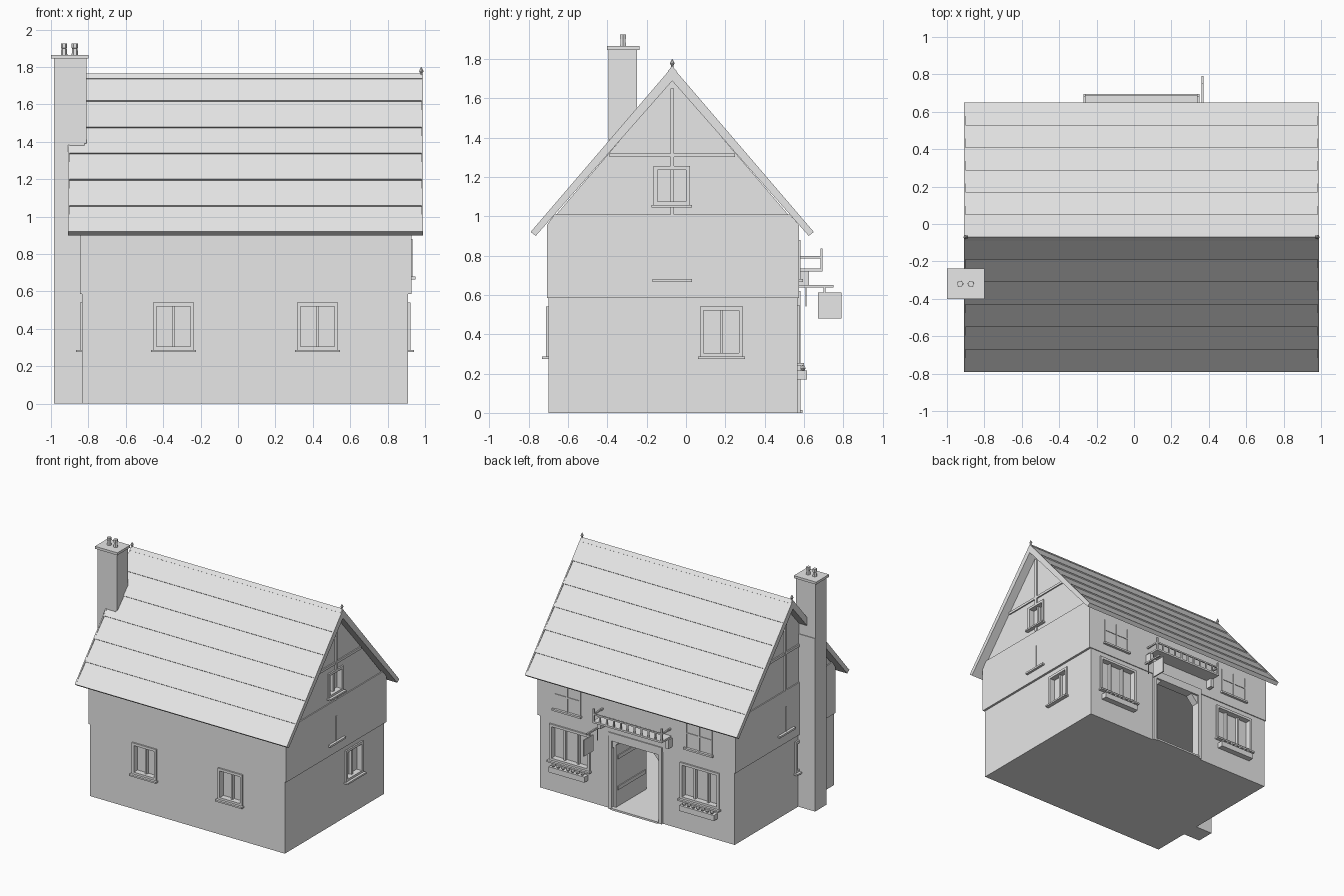
import bpy, bmesh, math
from mathutils import Vector

old = bpy.data.objects.get("Cube")
if old:
    bpy.data.objects.remove(old, do_unlink=True)

GREY = (0.8, 0.8, 0.8, 1)
mat = bpy.data.materials.new("plain_grey")
mat.use_nodes = True
mat.diffuse_color = GREY
mat.node_tree.nodes["Principled BSDF"].inputs["Base Color"].default_value = GREY


def finish(name, bm):
    bmesh.ops.recalc_face_normals(bm, faces=bm.faces)
    me = bpy.data.meshes.new(name)
    bm.to_mesh(me)
    bm.free()
    me.materials.append(mat)
    ob = bpy.data.objects.new(name, me)
    bpy.context.collection.objects.link(ob)
    return ob


def prism(name, pts, axis, a, b):
    """Extrude a profile along x (points are y,z) or along y (points are x,z)."""
    bm = bmesh.new()
    put = (lambda p, k: (k, p[0], p[1])) if axis == "x" else (lambda p, k: (p[0], k, p[1]))
    lo = [bm.verts.new(put(p, a)) for p in pts]
    hi = [bm.verts.new(put(p, b)) for p in pts]
    bm.faces.new(lo)
    bm.faces.new(hi)
    n = len(pts)
    for i in range(n):
        j = (i + 1) % n
        bm.faces.new((lo[i], lo[j], hi[j], hi[i]))
    return finish(name, bm)


def box(name, x0, x1, y0, y1, z0, z1):
    return prism(name, [(y0, z0), (y1, z0), (y1, z1), (y0, z1)], "x", x0, x1)


def on_wall(name, side, plane, u0, u1, d0, d1, z0, z1):
    """Box placed on a wall: u runs along the wall, d points outward."""
    s = 1 if side in ("right", "back") else -1
    a, b = sorted((plane + s * d0, plane + s * d1))
    if side in ("right", "left"):
        return box(name, a, b, u0, u1, z0, z1)
    return box(name, u0, u1, a, b, z0, z1)


def cut(target, cutter):
    mod = target.modifiers.new("cut", "BOOLEAN")
    mod.operation = "DIFFERENCE"
    mod.solver = "EXACT"
    mod.object = cutter
    cutter.hide_render = True
    bpy.context.view_layer.objects.active = target
    bpy.ops.object.modifier_apply(modifier=mod.name)
    bpy.data.objects.remove(cutter, do_unlink=True)


def lathe(name, profile, x, y, n):
    bm = bmesh.new()
    rings = [[bm.verts.new((x + r * math.cos(math.tau * i / n),
                            y + r * math.sin(math.tau * i / n), z)) for i in range(n)]
             for r, z in profile]
    for p, q in zip(rings, rings[1:]):
        for i in range(n):
            j = (i + 1) % n
            bm.faces.new((p[i], p[j], q[j], q[i]))
    bm.faces.new(rings[0])
    bm.faces.new(rings[-1])
    return finish(name, bm)


def window(name, wall, side, plane, u0, u1, z0, z1, bars=1):
    """Recessed window with frame, mullions and sill."""
    f = 0.02
    cut(wall, on_wall("cutter", side, plane, u0 + f, u1 - f, -0.035, 0.03, z0 + f, z1 - f))
    for part, a, b, c, d in (("left", u0, u0 + f, z0, z1), ("right", u1 - f, u1, z0, z1),
                             ("top", u0 + f, u1 - f, z1 - f, z1),
                             ("bottom", u0 + f, u1 - f, z0, z0 + f)):
        on_wall(f"{name}_frame_{part}", side, plane, a, b, -0.005, 0.012, c, d)
    for i in range(bars):
        m = u0 + (u1 - u0) * (i + 1) / (bars + 1)
        on_wall(f"{name}_mullion", side, plane, m - 0.008, m + 0.008, -0.036, -0.012, z0 + f, z1 - f)
    on_wall(f"{name}_sill", side, plane, u0 - 0.01, u1 + 0.01, -0.005, 0.032, z0 - 0.01, z0 + 0.003)


MID = -0.07    # ridge line in y

# Ground floor: hollow room with a door opening
L, R, F, B = -0.834, 0.91, -0.70, 0.568
walls = box("ground_floor_walls", L, R, F, B, 0, 0.59)
cut(walls, box("cutter", L + 0.06, R - 0.06, F + 0.06, B - 0.06, 0.012, 0.57))
door = [(-0.16, 0.012), (0.26, 0.012), (0.26, 0.49), (0.2, 0.555), (-0.1, 0.555), (-0.16, 0.49)]
cut(walls, prism("cutter", door, "y", 0.45, 0.7))
window("front_window_a", walls, "front", F, -0.455, -0.235, 0.285, 0.54)
window("front_window_b", walls, "front", F, 0.315, 0.535, 0.285, 0.54)
window("right_window", walls, "right", R, 0.07, 0.29, 0.285, 0.54)
window("left_window", walls, "left", L, -0.42, -0.20, 0.285, 0.54)

# Back windows with planted boxes
for u0, u1 in ((-0.70, -0.35), (0.46, 0.82)):
    window("back_window", walls, "back", B, u0, u1, 0.25, 0.545, 2)
    box("flower_box", u0 + 0.02, u1 - 0.02, B - 0.005, 0.615, 0.17, 0.215)
    for i in range(7):
        x = u0 + 0.05 + i * (u1 - u0 - 0.1) / 6
        lathe("plant", [(0.004, 0.21), (0.015, 0.225), (0.012, 0.235), (0.002, 0.245)], x, 0.595, 6)

# Door frame, open door leaf and step
for x in (-0.19, 0.26):
    box("door_post", x, x + 0.03, B - 0.01, 0.583, 0, 0.59)
box("door_lintel", -0.19, 0.29, B - 0.01, 0.583, 0.555, 0.62)
box("door_step", -0.16, 0.26, B - 0.02, 0.592, 0, 0.015)
box("door_leaf", 0.235, 0.255, 0.17, 0.56, 0.015, 0.55)
for z in (0.15, 0.4):
    box("door_batten", 0.228, 0.236, 0.19, 0.54, z, z + 0.03)

# Upper floor and gables
UL, UR, UF, UB = -0.845, 0.928, -0.708, 0.575
prism("upper_floor_walls", [(UF, 0.585), (UB, 0.585), (UB, 0.955), (0.527, 1.01),
                            (-0.667, 1.01), (UF, 0.955)], "x", UL, UR)
gable = prism("gable_walls", [(-0.667, 1.0), (0.527, 1.0), (MID, 1.695)], "x", UL + 0.008, UR - 0.008)
window("gable_window", gable, "right", UR - 0.008, -0.165, 0.02, 1.055, 1.255)
for side, plane in (("right", UR - 0.008), ("left", UL + 0.008)):
    on_wall("gable_tie_beam", side, plane, -0.39, 0.25, -0.01, 0.01, 1.30, 1.32)
    posts = ((1.01, 1.045), (1.255, 1.65)) if side == "right" else ((1.01, 1.65),)
    for z0, z1 in posts:
        on_wall("king_post", side, plane, MID - 0.01, MID + 0.01, -0.01, 0.012, z0, z1)

# Upper windows: sills with slim glazing bars
for side, plane in (("right", UR), ("left", UL)):
    on_wall("upper_sill", side, plane, -0.17, 0.03, -0.01, 0.02, 0.665, 0.68)
    on_wall("upper_mullion", side, plane, MID - 0.005, MID + 0.005, -0.01, 0.005, 0.68, 0.88)
for c in (-0.52, 0.66):
    on_wall("back_upper_sill", "back", UB, c - 0.13, c + 0.13, -0.01, 0.02, 0.665, 0.68)
    on_wall("back_upper_mullion", "back", UB, c - 0.006, c + 0.006, -0.01, 0.006, 0.68, 0.88)
    on_wall("back_upper_transom", "back", UB, c - 0.11, c + 0.11, -0.01, 0.005, 0.79, 0.80)
    for s in (-1, 1):
        u = c + s * 0.115
        on_wall("back_upper_jamb", "back", UB, u - 0.006, u + 0.006, -0.01, 0.006, 0.68, 0.88)

# Roof with stepped courses, verge boards, ridge cap and finials
top = Vector((MID, 1.76))
inner = [Vector((MID - 0.694, 0.90)), Vector((MID, 1.688)), Vector((MID + 0.694, 0.90))]
COURSES = 6


def slope(s):
    tip = Vector((MID + s * 0.72, 0.92))
    run = tip - top
    normal = Vector((s * -run.y, abs(run.x))).normalized()
    normal.x = s * abs(normal.x)
    pts = []
    for i in range(1, COURSES + 1):
        p = top + run * i / COURSES
        pts.append(p)
        if i < COURSES:
            pts.append(p - normal * 0.009)
    return pts


prism("roof", [top] + slope(1) + inner[::-1] + slope(-1)[::-1], "x", -0.90, 0.98)
for x in (-0.91, 0.98):
    prism("verge_board", [top, slope(1)[-1]] + inner[::-1] + [slope(-1)[-1]], "x", x, x + 0.01)
prism("ridge_cap", [(MID - 0.022, 1.738), (MID, 1.765), (MID + 0.022, 1.738), (MID, 1.72)],
      "x", -0.905, 0.985)
for x in (-0.90, 0.98):
    lathe("finial", [(0.005, 1.75), (0.006, 1.767), (0.012, 1.777), (0.009, 1.785), (0.001, 1.80)], x, MID, 8)

# Chimney
box("chimney_base", -0.985, -0.82, -0.393, -0.245, 0, 1.40)
box("chimney_stack", -0.985, -0.81, -0.393, -0.25, 1.39, 1.85)
box("chimney_cap", -1.0, -0.80, -0.402, -0.237, 1.845, 1.865)
for x in (-0.93, -0.872):
    lathe("chimney_pot", [(0.018, 1.86), (0.014, 1.9), (0.017, 1.902), (0.017, 1.925)], x, -0.32, 6)

# Balcony over the door
X0, X1, Y1 = -0.27, 0.35, 0.695
box("balcony_floor", X0, X1, UB - 0.01, Y1, 0.72, 0.735)
box("balcony_front_rail", X0, X1, Y1 - 0.01, Y1, 0.785, 0.797)
for x in (X0, X1 - 0.012):
    box("balcony_side_rail", x, x + 0.012, UB - 0.01, Y1, 0.785, 0.797)
    box("balcony_post", x, x + 0.012, Y1 - 0.012, Y1, 0.72, 0.835)
    box("balcony_corbel", x - 0.01, x + 0.022, UB - 0.01, 0.625, 0.65, 0.722)
for i in range(1, 10):
    x = X0 + (X1 - X0) * i / 10
    box("baluster", x - 0.006, x + 0.006, Y1 - 0.01, Y1 - 0.002, 0.73, 0.79)

# Hanging board on its bracket
box("sign_bracket", 0.36, 0.372, UB - 0.01, 0.75, 0.637, 0.65)
box("sign_board", 0.361, 0.371, 0.67, 0.79, 0.48, 0.612)
box("sign_hanger", 0.364, 0.368, 0.70, 0.71, 0.605, 0.64)
box("bracket_strut", 0.363, 0.369, 0.607, 0.613, 0.54, 0.64)
